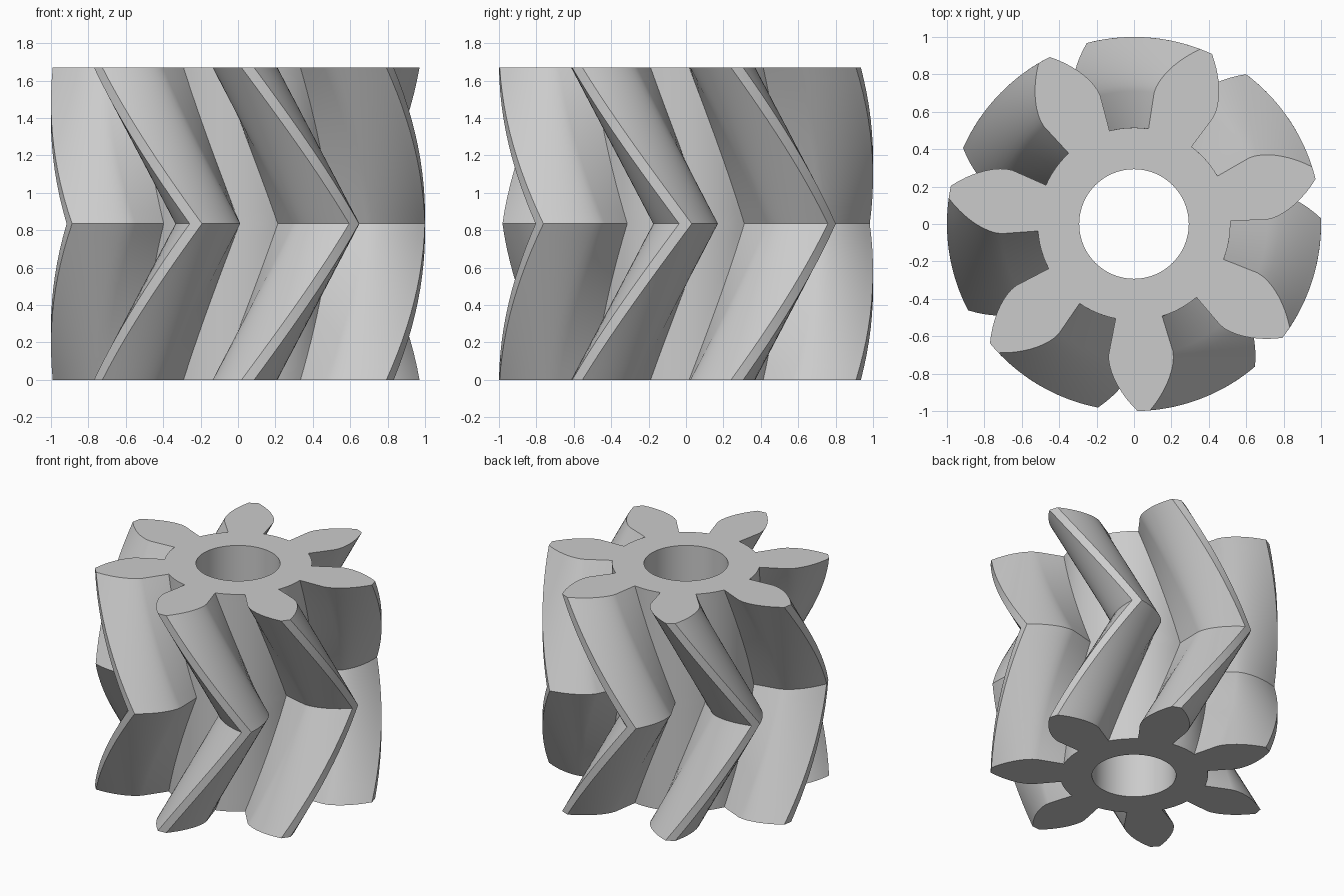
import bpy, bmesh
from math import sqrt, atan, radians, pi, tau, cos, sin

cube = bpy.data.objects.get("Cube")
if cube:
    bpy.data.objects.remove(cube)

TEETH = 7
HEIGHT = 1.67
TIP_R, BASE_R, ROOT_R, BORE_R = 1.0, 0.71, 0.515, 0.293
HALF = radians(14.0)       # half angle of a tooth at its base circle
TWIST = radians(35.4)      # twist from an end face to the middle
START = radians(-87.0)     # angle of the first tooth on the end faces
SLICES, FLANK = 12, 9

grey = bpy.data.materials.new("steel grey")
grey.use_nodes = True
grey.diffuse_color = (0.6, 0.6, 0.6, 1)
grey.node_tree.nodes["Principled BSDF"].inputs["Base Color"].default_value = (0.6, 0.6, 0.6, 1)


def involute(r):
    s = sqrt(max((r / BASE_R) ** 2 - 1, 0))
    return s - atan(s)


# Gear outline in polar form: radial lower flank, involute upper flank, root arc
flank = [(ROOT_R, HALF)]
for i in range(FLANK + 1):
    r = BASE_R + (TIP_R - BASE_R) * i / FLANK
    flank.append((r, HALF - involute(r)))
gap = tau / TEETH - 2 * HALF
outline = []
for t in range(TEETH):
    c = START + t * tau / TEETH
    outline += [(r, c - a) for r, a in flank]
    outline.append((TIP_R, c))
    outline += [(r, c + a) for r, a in reversed(flank)]
    outline += [(ROOT_R, c + HALF + gap * k / 6) for k in range(1, 6)]
bore = [(BORE_R, tau * k / 64) for k in range(64)]

bm = bmesh.new()


def ring(points, z, turn=0):
    return [bm.verts.new((r * cos(a + turn), r * sin(a + turn), z)) for r, a in points]


def bridge(rings):
    for low, high in zip(rings, rings[1:]):
        for i in range(len(low)):
            j = (i + 1) % len(low)
            bm.faces.new((low[i], low[j], high[j], high[i]))


# Herringbone wall: twists one way to the middle, then back
steps = 2 * SLICES
wall = []
for s in range(steps + 1):
    f = s / steps
    wall.append(ring(outline, HEIGHT * f, TWIST * (1 - abs(2 * f - 1))))
bridge(wall)

# Shaft hole
hole = [ring(bore, 0), ring(bore, HEIGHT)]
bridge(hole)

# Flat end faces between the outline and the hole
for z in (0, HEIGHT):
    rim = [e for e in bm.edges if e.is_boundary
           and all(abs(v.co.z - z) < 1e-5 for v in e.verts)]
    bmesh.ops.triangle_fill(bm, edges=rim, use_beauty=True)
bmesh.ops.recalc_face_normals(bm, faces=bm.faces)

mesh = bpy.data.meshes.new("herringbone_gear")
bm.to_mesh(mesh)
bm.free()
mesh.materials.append(grey)
gear = bpy.data.objects.new("herringbone_gear", mesh)
bpy.context.collection.objects.link(gear)

bpy.ops.object.select_all(action='DESELECT')
gear.select_set(True)
bpy.context.view_layer.objects.active = gear
bpy.ops.object.shade_smooth_by_angle(angle=radians(30))
